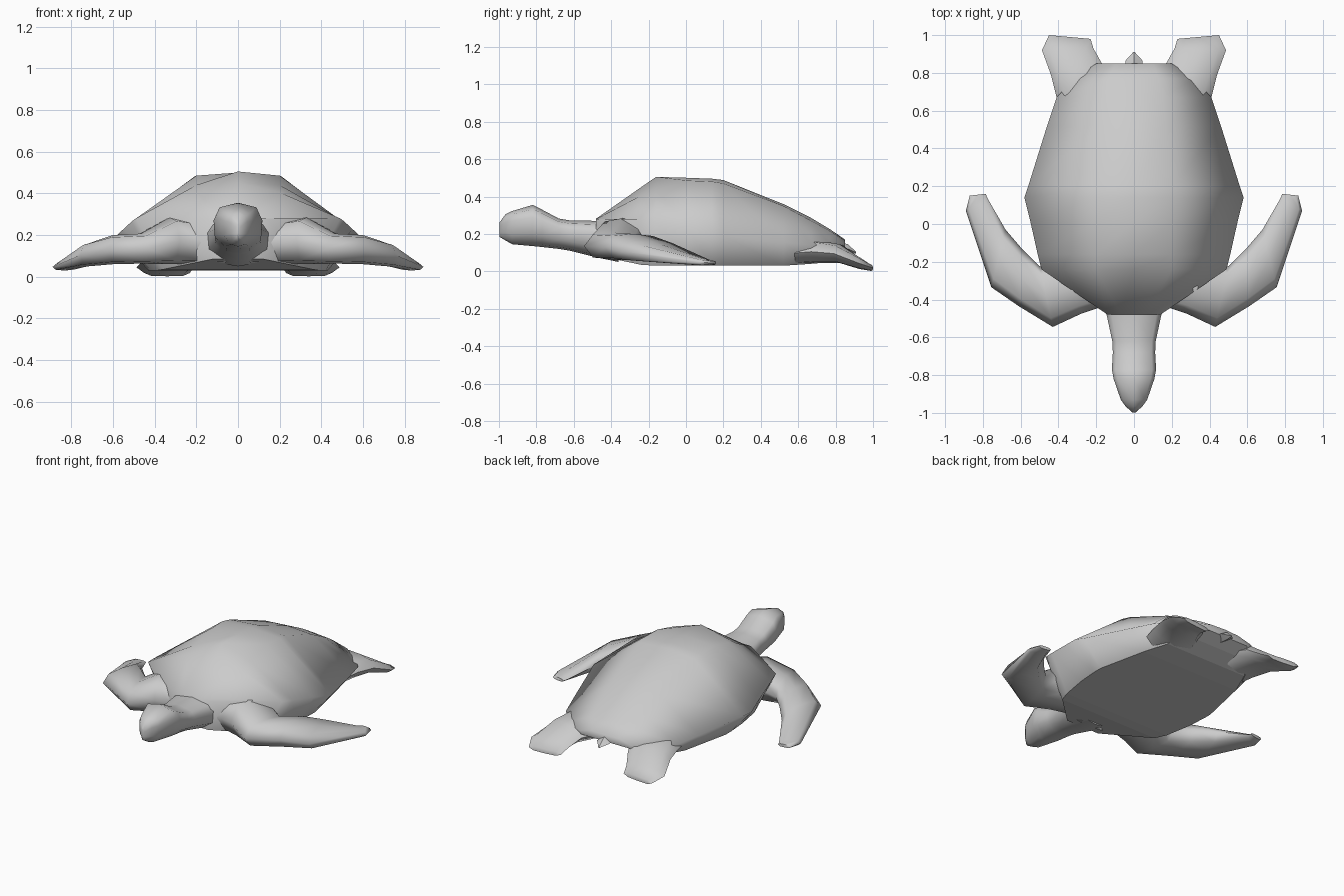
import bpy, bmesh, math

grey = bpy.data.materials.new("stone_grey")
grey.diffuse_color = (0.6, 0.6, 0.6, 1)


def loft(name, rings, mirror=False, angle=40):
    """Skin a list of equal-length point rings and cap both ends."""
    bm = bmesh.new()
    rows = [[bm.verts.new(p) for p in ring] for ring in rings]
    n = len(rows[0])
    for a, b in zip(rows, rows[1:]):
        for i in range(n):
            j = (i + 1) % n
            bm.faces.new((a[i], a[j], b[j], b[i]))
    bm.faces.new(rows[0])
    bm.faces.new(rows[-1])
    bmesh.ops.remove_doubles(bm, verts=bm.verts, dist=0.0005)
    bmesh.ops.recalc_face_normals(bm, faces=bm.faces)
    mesh = bpy.data.meshes.new(name)
    bm.to_mesh(mesh)
    bm.free()
    mesh.materials.append(grey)
    obj = bpy.data.objects.new(name, mesh)
    bpy.context.collection.objects.link(obj)
    bpy.ops.object.select_all(action='DESELECT')
    obj.select_set(True)
    bpy.context.view_layer.objects.active = obj
    bpy.ops.object.shade_smooth_by_angle(angle=math.radians(angle))
    if mirror:
        obj.modifiers.new("mirror", 'MIRROR').use_axis[0] = True
    return obj


def fin_ring(front, back, z, h):
    """Flattened eight-sided section between a leading and a trailing point."""
    ring = []
    for k in range(8):
        a = math.tau * k / 8
        t = 0.5 - 0.5 * math.cos(a)
        lift = max(-1, min(1, 1.2 * math.sin(a)))
        ring.append((front[0] + (back[0] - front[0]) * t,
                     front[1] + (back[1] - front[1]) * t,
                     z + h * lift))
    return ring


# Shell and belly in one skin: y, rim half width, rim z, shoulder half width,
# shoulder z, ridge z, belly half width, belly z
shell = [
    (-0.48, 0.14, 0.278, 0.07, 0.28, 0.282, 0.12, 0.085),
    (-0.24, 0.49, 0.28, 0.20, 0.405, 0.45, 0.36, 0.035),
    (-0.16, 0.51, 0.265, 0.20, 0.44, 0.505, 0.39, 0.03),
    (0.01, 0.548, 0.23, 0.20, 0.485, 0.50, 0.42, 0.03),
    (0.14, 0.58, 0.20, 0.21, 0.48, 0.495, 0.43, 0.03),
    (0.20, 0.56, 0.19, 0.20, 0.47, 0.488, 0.43, 0.03),
    (0.52, 0.46, 0.155, 0.17, 0.35, 0.36, 0.36, 0.03),
    (0.67, 0.41, 0.14, 0.15, 0.27, 0.285, 0.30, 0.04),
    (0.77, 0.32, 0.14, 0.13, 0.215, 0.225, 0.25, 0.08),
    (0.85, 0.20, 0.14, 0.10, 0.165, 0.17, 0.17, 0.12),
]
body = loft("shell_and_belly", [
    [(-w, y, z), (-s, y, sz), (0, y, top), (s, y, sz), (w, y, z), (b, y, bz), (-b, y, bz)]
    for y, w, z, s, sz, top, b, bz in shell], angle=130)
# Crisp border around the flat belly
for e in body.data.edges:
    if all(body.data.vertices[v].co.z < 0.13 for v in e.vertices):
        e.use_edge_sharp = True

# Head and neck: y, half width, bottom z, top z
head = [(-0.36, 0.16, 0.05, 0.27), (-0.48, 0.145, 0.075, 0.27), (-0.62, 0.115, 0.11, 0.272),
        (-0.68, 0.112, 0.12, 0.282), (-0.77, 0.117, 0.13, 0.33),
        (-0.82, 0.108, 0.135, 0.355), (-0.93, 0.07, 0.145, 0.322),
        (-0.965, 0.045, 0.165, 0.305), (-0.998, 0.008, 0.185, 0.26)]
loft("head_and_neck", [
    [(0, y, t), (w * .82, y, t - .1 * (t - b)), (w, y, t - .3 * (t - b)),
     (w * .95, y, b + .3 * (t - b)), (w * .5, y, b + .06 * (t - b)), (0, y, b),
     (-w * .5, y, b + .06 * (t - b)), (-w * .95, y, b + .3 * (t - b)),
     (-w, y, t - .3 * (t - b)), (-w * .82, y, t - .1 * (t - b))]
    for y, w, b, t in head], angle=60)

# Front flippers: rooted in the chest, swept out, then back
loft("front_flippers", [fin_ring(*s) for s in [
    ((0.04, -0.47), (0.15, -0.15), 0.155, 0.10),
    ((0.19, -0.445), (0.28, -0.18), 0.165, 0.105),
    ((0.28, -0.475), (0.38, -0.20), 0.172, 0.112),
    ((0.43, -0.545), (0.50, -0.225), 0.135, 0.072),
    ((0.61, -0.435), (0.59, -0.135), 0.13, 0.07),
    ((0.755, -0.335), (0.68, -0.03), 0.105, 0.055),
    ((0.89, 0.07), (0.775, 0.135), 0.047, 0.017),
    ((0.87, 0.15), (0.785, 0.16), 0.045, 0.01),
]], mirror=True, angle=75)

# Rear flippers: short paddles running out from under the shell
loft("rear_flippers", [fin_ring(*s) for s in [
    ((0.38, 0.55), (0.08, 0.57), 0.095, 0.06),
    ((0.41, 0.67), (0.10, 0.72), 0.105, 0.062),
    ((0.44, 0.79), (0.17, 0.85), 0.095, 0.05),
    ((0.487, 0.92), (0.215, 0.93), 0.045, 0.032),
    ((0.45, 1.0), (0.23, 0.98), 0.018, 0.016),
]], mirror=True, angle=75)

# Tail: small pointed stub
loft("tail", [[(-w, y, z), (0, y, z + h), (w, y, z), (0, y, z - h)]
              for y, w, z, h in [(0.80, 0.04, 0.13, 0.03), (0.865, 0.045, 0.12, 0.025),
                                 (0.91, 0.004, 0.10, 0.004)]])
